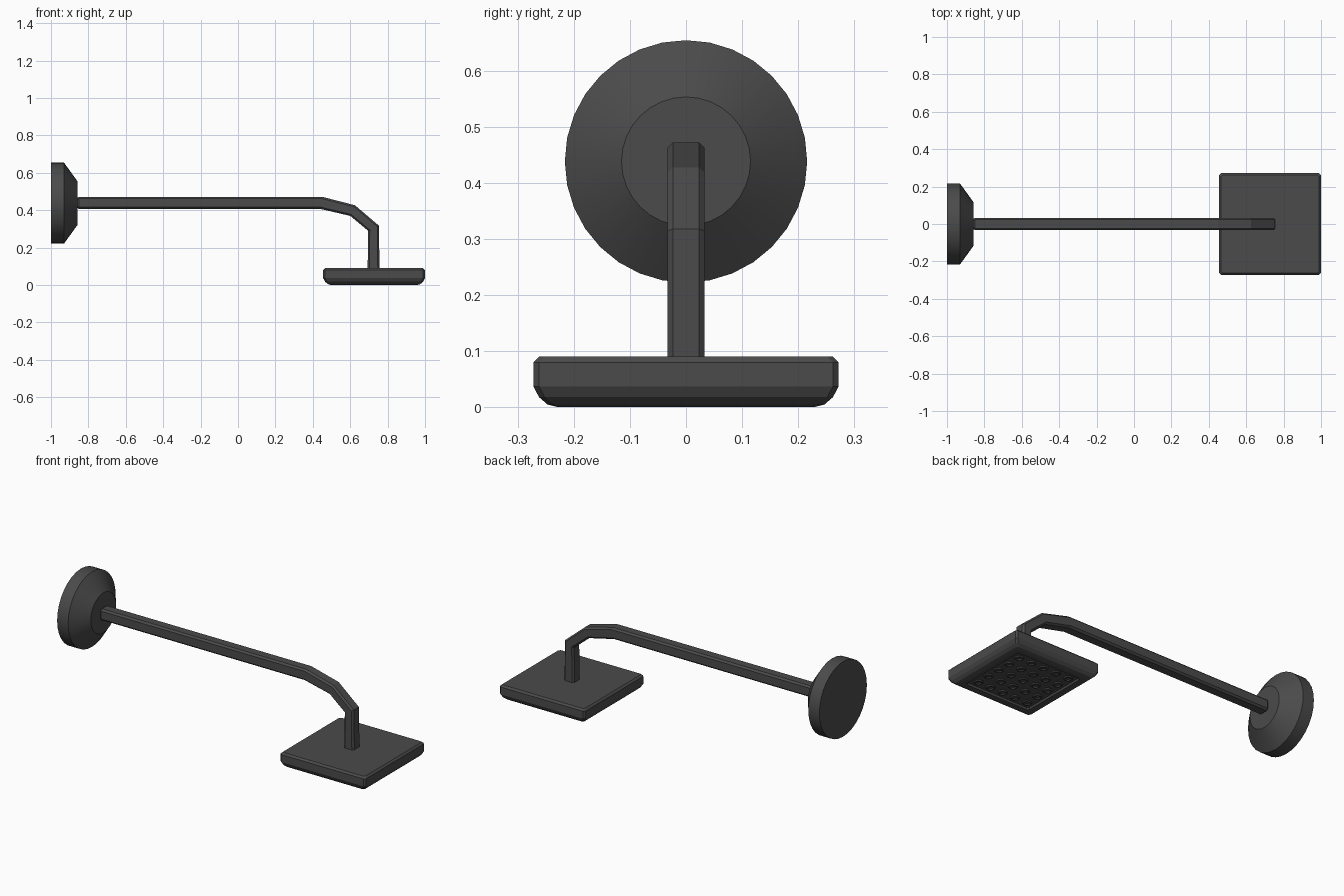
import bpy, bmesh, math
from mathutils import Vector

if "Cube" in bpy.data.objects:
    bpy.data.objects.remove(bpy.data.objects["Cube"])

dark = bpy.data.materials.new("dark_metal")
dark.diffuse_color = (0.07, 0.07, 0.07, 1)
dark.use_nodes = True
dark.node_tree.nodes["Principled BSDF"].inputs["Base Color"].default_value = dark.diffuse_color


def loft(name, rings, smooth=False):
    """Skin a list of equal-length vertex rings and cap both ends."""
    bm = bmesh.new()
    loops = [[bm.verts.new(p) for p in ring] for ring in rings]
    n = len(loops[0])
    for a, b in zip(loops, loops[1:]):
        for i in range(n):
            j = (i + 1) % n
            bm.faces.new((a[i], a[j], b[j], b[i]))
    bm.faces.new(loops[0])
    bm.faces.new(loops[-1])
    bmesh.ops.recalc_face_normals(bm, faces=bm.faces)
    me = bpy.data.meshes.new(name)
    bm.to_mesh(me)
    bm.free()
    me.materials.append(dark)
    ob = bpy.data.objects.new(name, me)
    bpy.context.collection.objects.link(ob)
    if smooth:
        bpy.ops.object.select_all(action='DESELECT')
        bpy.context.view_layer.objects.active = ob
        ob.select_set(True)
        bpy.ops.object.shade_smooth_by_angle(angle=math.radians(25))
    return ob


def octagon(h, c):
    """Square of half size h with corners cut by c."""
    k = h - c
    return [(h, -k), (h, k), (k, h), (-k, h), (-h, k), (-h, -k), (-k, -h), (k, -h)]


# Wall flange: disc with a conical front
def flange_ring(x, r, n=32):
    return [(x, r * math.sin(2 * math.pi * i / n), 0.438 + r * math.cos(2 * math.pi * i / n))
            for i in range(n)]


loft("wall_flange", [flange_ring(-1, 0.216), flange_ring(-0.93, 0.216),
                     flange_ring(-0.857, 0.115)], smooth=True)

# Bent arm: chamfered square tube, each station gives its outer and inner edge (x, z)
stations = [((-0.86, 0.465), (-0.86, 0.414), 0.026),
            ((-0.85, 0.472), (-0.85, 0.407), 0.033),
            ((0.45, 0.472), (0.44, 0.407), 0.033),
            ((0.625, 0.427), (0.600, 0.370), 0.033),
            ((0.753, 0.318), (0.696, 0.290), 0.033),
            ((0.757, 0.085), (0.693, 0.085), 0.033)]
rings = []
for outer, inner, half_y in stations:
    o, i = Vector(outer), Vector(inner)
    mid, half = (o + i) / 2, (o - i) / 2
    ring = []
    for u, v in octagon(1, 0.3):
        p = mid + half * u
        ring.append((p.x, v * half_y, p.y))
    rings.append(ring)
loft("arm", rings)

# Square shower head: chamfered top, rounded underside, recessed spray panel
HX = 0.7275
profile = [(0.262, 0.09), (0.272, 0.08), (0.272, 0.037), (0.262, 0.018),
           (0.247, 0.005), (0.228, 0.0), (0.205, 0.0), (0.2, 0.01)]
loft("shower_head", [[(HX + x, y, z) for x, y in octagon(h, 0.01)] for h, z in profile])

# Spray nozzles: 5 x 5 grid of small rings on the underside
for a in range(5):
    for b in range(5):
        bpy.ops.mesh.primitive_torus_add(
            major_radius=0.019, minor_radius=0.006, major_segments=16, minor_segments=6,
            location=(HX + (a - 2) * 0.08, (b - 2) * 0.08, 0.008))
        ob = bpy.context.object
        ob.name = f"nozzle_{a}_{b}"
        ob.data.materials.append(dark)
